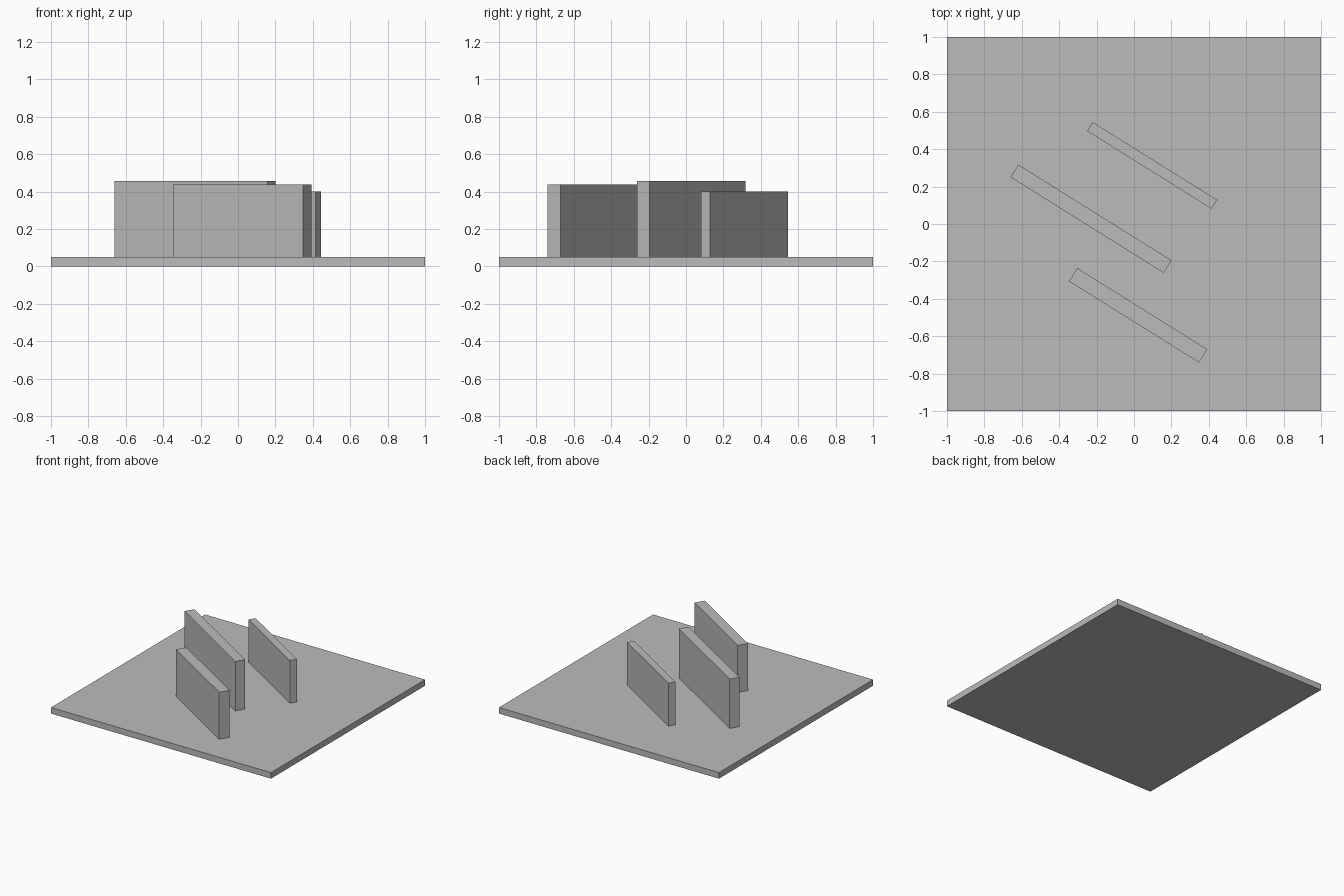
import bpy
from math import radians

cube = bpy.data.objects.get("Cube")
if cube:
    bpy.data.objects.remove(cube, do_unlink=True)

# Single plain grey
grey = bpy.data.materials.new("plain_grey")
grey.use_nodes = True
colour = (0.5, 0.5, 0.5, 1)
grey.diffuse_color = colour
grey.node_tree.nodes["Principled BSDF"].inputs["Base Color"].default_value = colour

BASE_TOP = 0.05
WALL_ANGLE = radians(-32)


def block(name, x, y, bottom, top, length, width, angle=0):
    bpy.ops.mesh.primitive_cube_add(
        size=1, location=(x, y, (bottom + top) / 2), rotation=(0, 0, angle))
    obj = bpy.context.object
    obj.name = name
    obj.scale = (length, width, top - bottom)
    bpy.ops.object.transform_apply(location=False, rotation=False, scale=True)
    obj.data.materials.append(grey)
    return obj


# Square ground slab
block("base_slab", 0, 0, 0, BASE_TOP, 2, 2)

# Three parallel slanted walls: name, x, y, top, length, thickness
for name, x, y, top, length, thickness in (
    ("back_wall", 0.097, 0.313, 0.402, 0.784, 0.056),
    ("middle_wall", -0.23, 0.028, 0.456, 0.965, 0.079),
    ("front_wall", 0.022, -0.488, 0.437, 0.82, 0.083),
):
    block(name, x, y, BASE_TOP, top, length, thickness, WALL_ANGLE)
